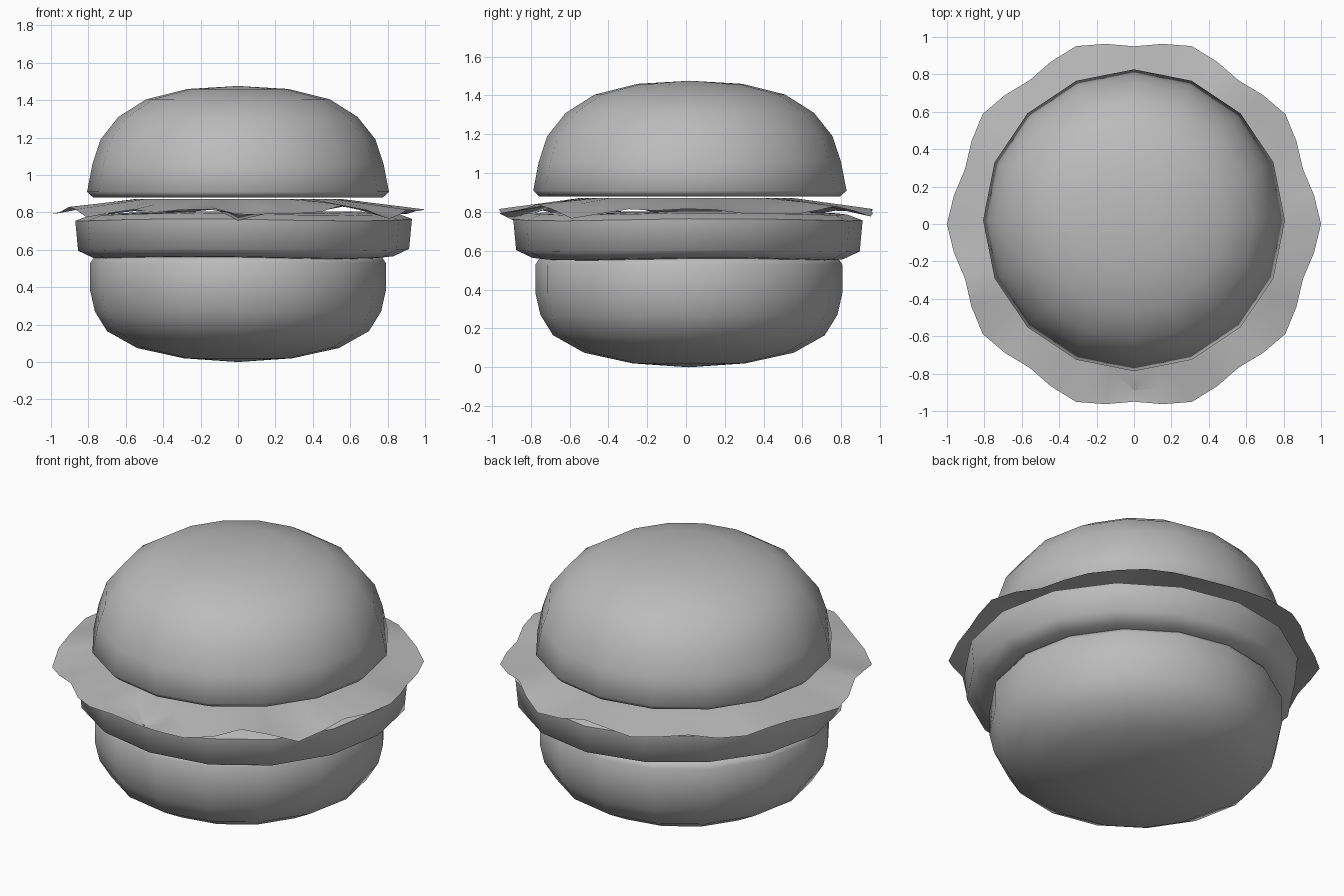
import bpy, bmesh
from math import sin, cos, pi, radians, degrees

cube = bpy.data.objects.get("Cube")
if cube:
    bpy.data.objects.remove(cube, do_unlink=True)

grey = bpy.data.materials.new("plain grey")
grey.use_nodes = True
COLOUR = (0.5, 0.5, 0.5, 1)
grey.diffuse_color = COLOUR
grey.node_tree.nodes["Principled BSDF"].inputs["Base Color"].default_value = COLOUR


def rings_object(name, rings, centre=(0, 0), crease=60):
    """Skin a list of rings; a ring of one point is a pole."""
    bm = bmesh.new()
    loops = [[bm.verts.new((x + centre[0], y + centre[1], z)) for x, y, z in r]
             for r in rings]
    for a, b in zip(loops, loops[1:]):
        n = max(len(a), len(b))
        for i in range(n):
            j = (i + 1) % n
            if len(a) == 1:
                bm.faces.new((a[0], b[j], b[i]))
            elif len(b) == 1:
                bm.faces.new((a[i], a[j], b[0]))
            else:
                bm.faces.new((a[i], a[j], b[j], b[i]))
    bmesh.ops.recalc_face_normals(bm, faces=bm.faces)
    mesh = bpy.data.meshes.new(name)
    bm.to_mesh(mesh)
    bm.free()
    mesh.materials.append(grey)
    obj = bpy.data.objects.new(name, mesh)
    bpy.context.collection.objects.link(obj)
    bpy.ops.object.select_all(action='DESELECT')
    obj.select_set(True)
    bpy.context.view_layer.objects.active = obj
    bpy.ops.object.shade_smooth_by_angle(angle=radians(crease))
    return obj


def lathe(name, profile, centre, wave=0.0, sides=16):
    """Turn a (radius, height) profile, optionally with an uneven height."""
    rings = []
    for r, z in profile:
        if r == 0:
            rings.append([(0, 0, z)])
            continue
        angles = [2 * pi * i / sides for i in range(sides)]
        rings.append([(r * cos(a), r * sin(a), z + wave * sin(3 * a + 1))
                      for a in angles])
    return rings_object(name, rings, centre)


# Bottom bun: rounded bowl with a soft upper rim
lathe("bottom_bun", [(0, 0), (0.29, 0.02), (0.54, 0.075), (0.7, 0.165),
                     (0.765, 0.27), (0.79, 0.38), (0.79, 0.53),
                     (0.77, 0.56), (0.7, 0.57), (0, 0.57)], (0, 0.015))

# Patty: slightly uneven thick disc
lathe("patty", [(0, 0.56), (0.7, 0.552), (0.80, 0.56), (0.885, 0.6),
                (0.9, 0.76), (0.82, 0.79), (0.6, 0.8), (0, 0.8)],
      (0.03, 0.01), wave=0.006)

# Top bun: dome with a rounded lower rim
lathe("top_bun", [(0, 0.885), (0.7, 0.88), (0.775, 0.88), (0.807, 0.91),
                  (0.778, 1.06), (0.735, 1.19), (0.64, 1.31),
                  (0.49, 1.405), (0.27, 1.46), (0, 1.476)], (0, 0.02))


# Lettuce: thin sheet with ten ruffled lobes and a drooping edge
def lettuce_ring(share):
    ring = []
    for i in range(40):
        a = 2 * pi * i / 40
        r = 0.55 + share * (0.425 + 0.025 * cos(10 * a))
        edge = 0.803 - 0.022 * cos(10 * a) * sin(2 * a) ** 2
        edge += 0.014 * sin(7 * a + 2) + 0.008 * sin(13 * a)
        z = 0.872 + (edge - 0.872) * share
        # small pinched dent at the front
        if i == 30 and 0.5 < share < 1:
            r, z = 0.89, 0.757
        ring.append((r * cos(a), r * sin(a), z))
    return ring


rings_object("lettuce", [[(0, 0, 0.872)]] + [lettuce_ring(s) for s in (0, 0.55, 0.8, 1)],
             crease=40)
